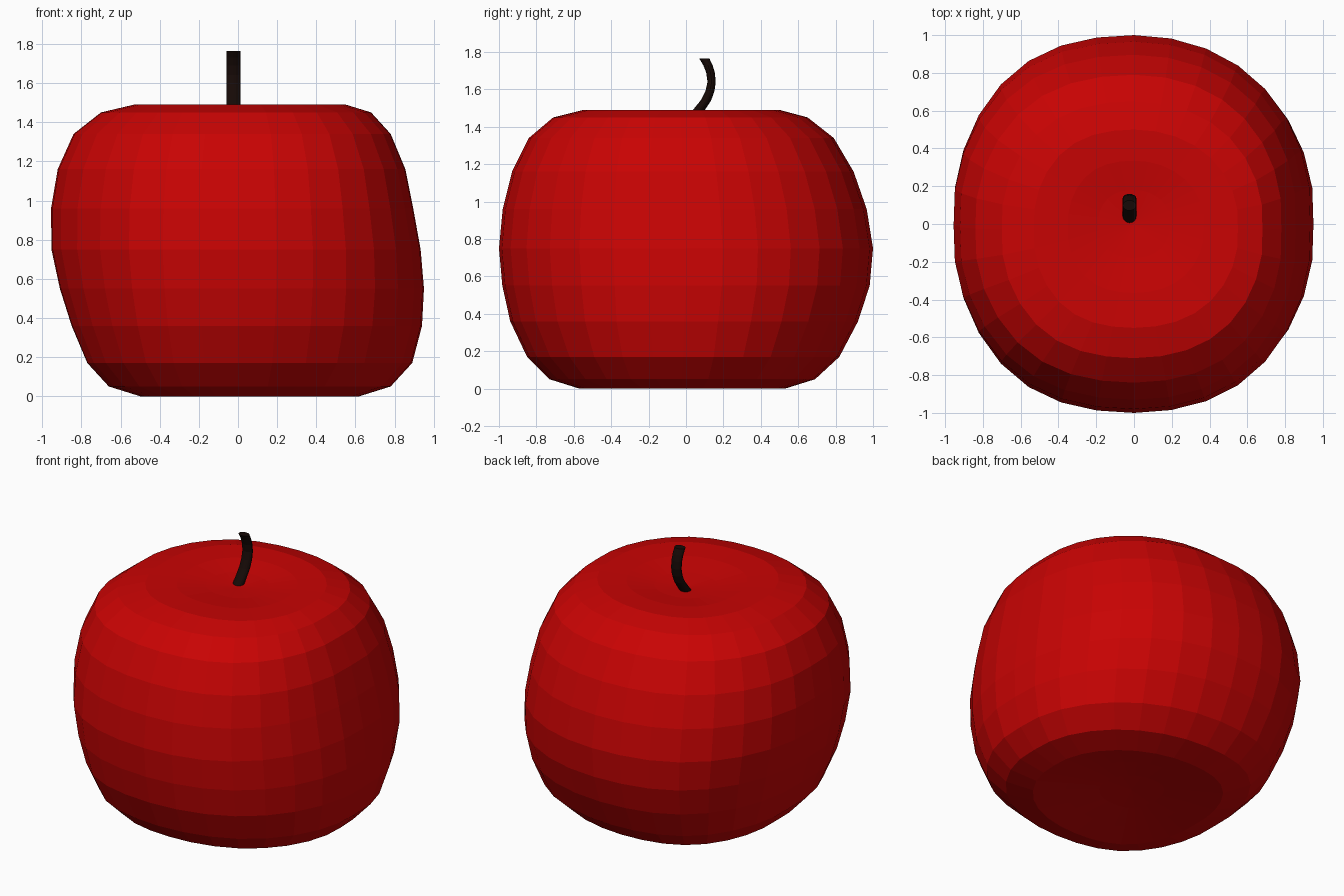
import bpy, bmesh, math

if "Cube" in bpy.data.objects:
    bpy.data.objects.remove(bpy.data.objects["Cube"])

def material(name, rgb):
    m = bpy.data.materials.new(name)
    m.diffuse_color = (*rgb, 1)
    m.use_nodes = True
    m.node_tree.nodes["Principled BSDF"].inputs["Base Color"].default_value = m.diffuse_color
    return m

def round_point(a, cx, cy, rx, ry):
    return cx + rx * math.cos(a), cy + ry * math.sin(a)

def apple_point(a, cx, cy, rx, ry):
    """Ellipse with fuller corners, whose lean fades out towards front and back."""
    c, s = math.cos(a), math.sin(a)
    corner = 0.045 if c < 0 else (0.03 if s < 0 else 0.01)
    x = cx * c * c + rx * c * (1 + 0.07 * abs(s))
    y = cy + ry * s * (1 + corner * math.sin(2 * a) ** 2)
    return x, y

def loft(name, rings, sides, mat, bottom_pole, top_pole, point):
    """Stack of horizontal rings (z, cx, cy, rx, ry), closed by a fan at each end."""
    bm = bmesh.new()
    loops = []
    for z, *ring in rings:
        angles = [2 * math.pi * i / sides for i in range(sides)]
        loops.append([bm.verts.new((*point(a, *ring), z)) for a in angles])
    low, high = bm.verts.new(bottom_pole), bm.verts.new(top_pole)
    for i in range(sides):
        j = (i + 1) % sides
        for a, b in zip(loops, loops[1:]):
            bm.faces.new((a[i], a[j], b[j], b[i]))
        bm.faces.new((low, loops[0][j], loops[0][i]))
        bm.faces.new((high, loops[-1][i], loops[-1][j]))
    bmesh.ops.recalc_face_normals(bm, faces=bm.faces)
    mesh = bpy.data.meshes.new(name)
    bm.to_mesh(mesh)
    bm.free()
    mesh.materials.append(mat)
    obj = bpy.data.objects.new(name, mesh)
    bpy.context.collection.objects.link(obj)
    return obj

# Apple body: slightly leaning rings with a shallow dimple at both ends
body = [
    (0.04, 0.02, -0.01, 0.19, 0.19),
    (0.02, 0.04, -0.01, 0.38, 0.38),
    (0.00, 0.06, -0.02, 0.56, 0.55),
    (0.05, 0.06, -0.02, 0.72, 0.71),
    (0.17, 0.06, -0.015, 0.83, 0.835),
    (0.36, 0.045, -0.01, 0.895, 0.93),
    (0.55, 0.02, 0.00, 0.93, 0.982),
    (0.75, -0.01, 0.00, 0.943, 1.00),
    (0.96, -0.03, -0.007, 0.925, 0.973),
    (1.16, -0.033, -0.017, 0.888, 0.913),
    (1.34, -0.03, -0.025, 0.81, 0.815),
    (1.45, -0.01, -0.03, 0.69, 0.68),
    (1.49, 0.01, -0.025, 0.54, 0.525),
    (1.485, 0.01, -0.015, 0.36, 0.35),
    (1.465, 0.00, 0.00, 0.19, 0.18),
]
loft("apple_body", body, 32, material("red_skin", (0.58, 0.001, 0.001)),
     (0.01, -0.01, 0.05), (0.0, 0.0, 1.452), apple_point)

# Curved stem: (z, y, depth radius)
path = [(1.43, 0.018, 0.035), (1.45, 0.037, 0.034), (1.49, 0.069, 0.032),
        (1.54, 0.106, 0.028), (1.59, 0.128, 0.024), (1.64, 0.137, 0.022),
        (1.69, 0.131, 0.023), (1.73, 0.117, 0.025), (1.765, 0.098, 0.027)]
loft("stem", [(z, -0.024, y, 0.036, r) for z, y, r in path], 16,
     material("dark_bark", (0.008, 0.003, 0.002)),
     (-0.024, 0.018, 1.43), (-0.024, 0.098, 1.765), round_point)
